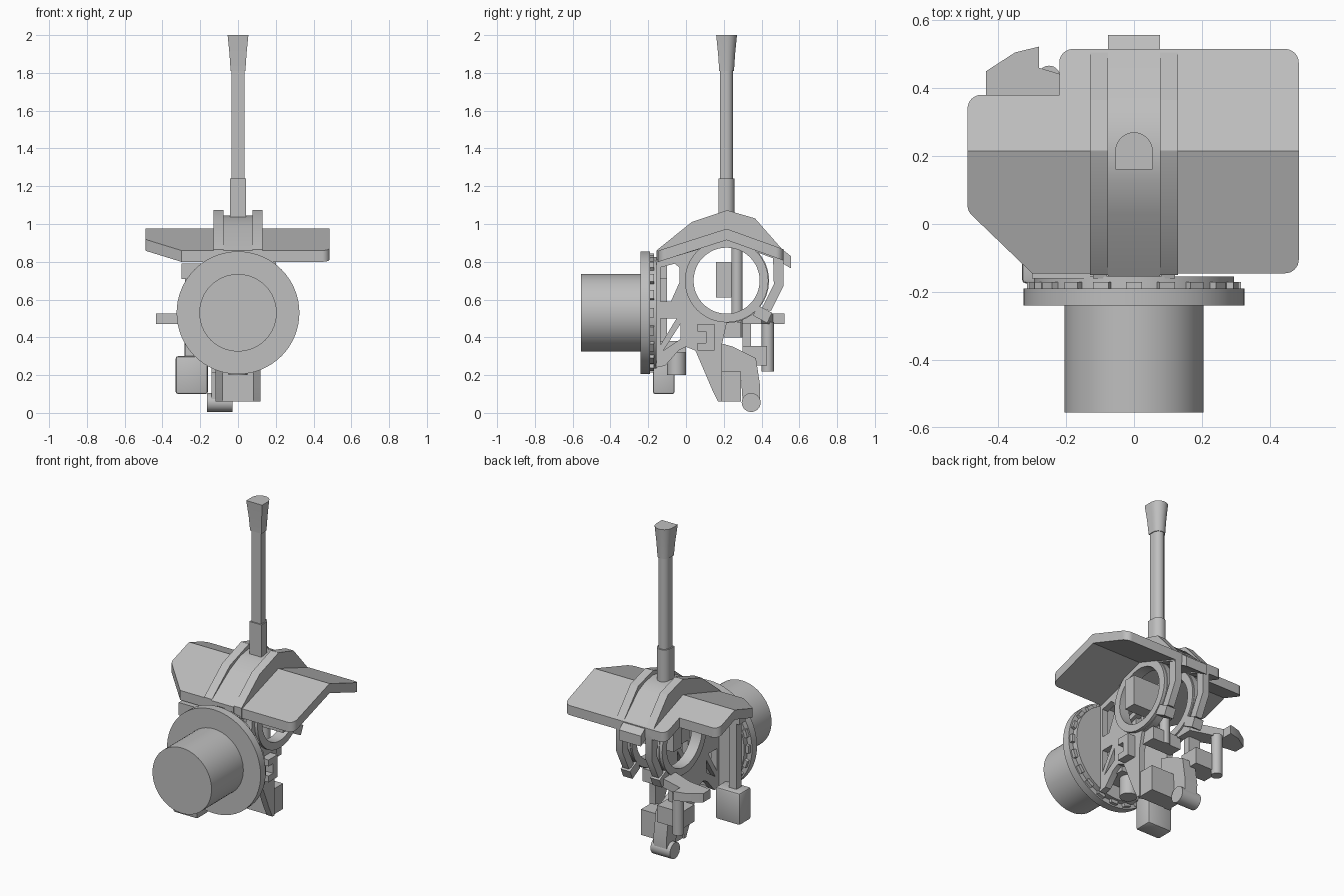
import bpy, bmesh, math
from mathutils import Matrix, Vector

if "Cube" in bpy.data.objects:
    bpy.data.objects.remove(bpy.data.objects["Cube"], do_unlink=True)

GREY = (0.52, 0.52, 0.52, 1)
grey = bpy.data.materials.new("plain grey")
grey.use_nodes = True
grey.diffuse_color = GREY
grey.node_tree.nodes["Principled BSDF"].inputs["Base Color"].default_value = GREY

parts = []
RIDGE_Y = 0.215
DRUM_Z = 0.53
RING_Z = 0.70
RING_R = 0.225
HOLE_R = 0.175


def add_part(name, bm):
    bmesh.ops.remove_doubles(bm, verts=bm.verts, dist=1e-5)
    bmesh.ops.recalc_face_normals(bm, faces=bm.faces)
    mesh = bpy.data.meshes.new(name)
    bm.to_mesh(mesh)
    bm.free()
    mesh.materials.append(grey)
    obj = bpy.data.objects.new(name, mesh)
    bpy.context.scene.collection.objects.link(obj)
    parts.append(obj)
    return obj


def arc(cx, cy, r, start, end, n=8):
    angles = [math.radians(start + (end - start) * i / n) for i in range(n + 1)]
    return [(cx + r * math.cos(a), cy + r * math.sin(a)) for a in angles]


def prism_mesh(loops, low, high, axis):
    """Filled outlines (later loops are holes), extruded along x or z."""
    curve = bpy.data.curves.new("outline", 'CURVE')
    curve.dimensions = '2D'
    curve.fill_mode = 'BOTH'
    curve.extrude = (high - low) / 2
    for loop in loops:
        spline = curve.splines.new('POLY')
        spline.points.add(len(loop) - 1)
        for point, (u, v) in zip(spline.points, loop):
            point.co = (u, v, 0, 1)
        spline.use_cyclic_u = True
    helper = bpy.data.objects.new("outline", curve)
    bpy.context.scene.collection.objects.link(helper)
    graph = bpy.context.evaluated_depsgraph_get()
    mesh = bpy.data.meshes.new_from_object(helper.evaluated_get(graph))
    bm = bmesh.new()
    bm.from_mesh(mesh)
    bpy.data.objects.remove(helper)
    bpy.data.curves.remove(curve)
    bpy.data.meshes.remove(mesh)
    mid = (low + high) / 2
    for v in bm.verts:
        a, b, c = v.co
        v.co = (c + mid, a, b) if axis == 'x' else (a, b, c + mid)
    return bm


def prism(name, loops, low, high, axis='x'):
    return add_part(name, prism_mesh(loops, low, high, axis))


def box(name, x, y, z, bevel=0):
    bm = bmesh.new()
    size = Matrix.Diagonal((x[1] - x[0], y[1] - y[0], z[1] - z[0], 1))
    centre = Vector([sum(r) / 2 for r in (x, y, z)])
    bmesh.ops.create_cube(bm, size=1, matrix=Matrix.Translation(centre) @ size)
    if bevel:
        bmesh.ops.bevel(bm, geom=bm.edges[:], offset=bevel, segments=2,
                        profile=0.5, affect='EDGES')
    return add_part(name, bm)


def rod(name, start, end, r, sides=32):
    start, end = Vector(start), Vector(end)
    way = end - start
    place = Matrix.Translation((start + end) / 2) @ way.to_track_quat('Z', 'Y').to_matrix().to_4x4()
    bm = bmesh.new()
    bmesh.ops.create_cone(bm, cap_ends=True, segments=sides, radius1=r,
                          radius2=r, depth=way.length, matrix=place)
    return add_part(name, bm)


# Drum, flange and its ring of bolts
rod("drum", (0, -0.555, DRUM_Z), (0, -0.24, DRUM_Z), 0.205, 64)
rod("flange", (0, -0.24, DRUM_Z), (0, -0.19, DRUM_Z), 0.325, 64)
rod("flange_back", (0, -0.19, DRUM_Z), (0, -0.155, DRUM_Z), 0.295, 64)
for i in range(20):
    bolt = box(f"flange_bolt_{i}", (-0.024, 0.024), (-0.192, -0.17), (0.285, 0.315))
    bolt.data.transform(Matrix.Translation((0, 0, DRUM_Z))
                        @ Matrix.Rotation(math.tau * i / 20, 4, 'Y'))

# Mast with a flat front and a round back, lofted upward
bm = bmesh.new()
previous = None
for z, r in [(1.0, .042), (1.24, .042), (1.24, .034), (1.81, .034),
             (1.81, .039), (1.9, .045), (2.0, .055)]:
    outline = [(-r, -r), (r, -r)] + arc(0, 0, r, 0, 180, 14)
    ring = [bm.verts.new((x, y + RIDGE_Y, z)) for x, y in outline]
    if previous:
        for i in range(len(ring)):
            j = (i + 1) % len(ring)
            bm.faces.new((previous[i], previous[j], ring[j], ring[i]))
    else:
        bm.faces.new(ring[::-1])
    previous = ring
bm.faces.new(previous)
add_part("mast", bm)

# Folded roof shield with rounded corners
c = 0.04
plan = ([(-0.30, -0.145)] + arc(0.485 - c, -0.145 + c, c, -90, 0)
        + arc(0.485 - c, 0.515 - c, c, 0, 90)
        + arc(-0.22 + c, 0.515 - c, c, 90, 180) + [(-0.22, 0.38)]
        + arc(-0.49 + c, 0.38 - c, c, 90, 180) + arc(-0.45, 0.055, c, 180, 225, 4))
bm = prism_mesh([plan], -0.06, 0, 'z')
bmesh.ops.remove_doubles(bm, verts=bm.verts, dist=1e-5)
bmesh.ops.bisect_plane(bm, geom=bm.verts[:] + bm.edges[:] + bm.faces[:],
                       plane_co=(0, RIDGE_Y, 0), plane_no=(0, 1, 0))
for v in bm.verts:
    slope = 0.32 if v.co.y < RIDGE_Y else 0.36
    v.co.z += 0.975 - slope * abs(v.co.y - RIDGE_Y)
add_part("roof_shield", bm)

# Arched spine between the two fins
prism("roof_spine", [[(-0.155, 0.80), (-0.155, 0.86), (0.03, 0.985), (0.13, 1.03), (0.217, 1.045),
                      (0.30, 1.03), (0.365, 1.0), (0.51, 0.865), (0.556, 0.83),
                      (0.556, 0.765), (0.36, 0.88), (0.217, 0.92)]], -0.076, 0.076)

# Mirrored frame: fins, side plates, rings and rear hooks
fin = [(-0.15, 0.80), (-0.15, 0.865), (0.03, 1.01), (0.217, 1.073),
       (0.365, 1.03), (0.51, 0.865), (0.51, 0.80), (0.217, 0.91)]
hole = arc(RIDGE_Y, RING_Z, HOLE_R, 0, 352.5, 47)
plate = ([(-0.16, 0.24), (-0.11, 0.25), (-0.04, 0.33), (0.0, 0.35), (0.05, 0.33),
          (0.14, 0.12), (0.17, 0.06), (0.19, 0.06), (0.19, 0.36)]
         + arc(RIDGE_Y, RING_Z, RING_R, -90, 85, 20) + [(-0.16, 0.81)])
windows = [[(-0.135, 0.77), (-0.06, 0.79), (-0.035, 0.77), (-0.035, 0.69),
            (-0.08, 0.59), (-0.135, 0.59)],
           [(-0.135, 0.5), (-0.05, 0.5), (-0.135, 0.36)],
           [(-0.03, 0.47), (-0.03, 0.39), (-0.12, 0.33)]]
hook = [(0.46, 0.85), (0.515, 0.85), (0.515, 0.67), (0.45, 0.54),
        (0.40, 0.55), (0.465, 0.68)]
hook_foot = [(0.38, 0.57), (0.455, 0.53), (0.43, 0.475), (0.355, 0.515)]
for side, s in (("left", 1), ("right", -1)):
    def span(a, b):
        return sorted((s * a, s * b))
    prism(f"{side}_fin", [fin], *span(0.076, 0.13))
    prism(f"{side}_plate", [plate, hole] + windows, *span(0.08, 0.12))
    prism(f"{side}_ring", [arc(RIDGE_Y, RING_Z, RING_R - 0.004, 0, 352.5, 47), hole],
          *span(0.07, 0.14))
    prism(f"{side}_hook", [hook], *span(0.08, 0.125))
    prism(f"{side}_hook_foot", [hook_foot], *span(0.07, 0.135))

# Parts inside and beside the rings
box("sight_box", (-0.08, 0.2), (0.16, 0.24), (0.61, 0.80))
rod("inner_shaft", (0, 0.27, 0.40), (0, 0.27, 0.90), 0.03)
box("shaft_foot", (-0.1, 0.1), (0.2, 0.29), (0.40, 0.48))
for z in (0.35, 0.45):
    box("side_clamp_jaw", (0.11, 0.17), (0.06, 0.15), (z - 0.02, z + 0.02))
box("side_clamp_back", (0.11, 0.17), (0.105, 0.15), (0.34, 0.46))
rod("lower_pin", (0, -0.05, 0.20), (0, -0.05, 0.34), 0.05)
box("pin_mount", (-0.09, 0.09), (-0.16, 0.0), (0.32, 0.38))

# Bottom foot with its roller
box("foot_block", (-0.11, 0.11), (0.175, 0.29), (0.06, 0.22))
prism("roller_arm", [[(0.18, 0.37), (0.25, 0.35), (0.37, 0.29), (0.393, 0.14),
                      (0.39, 0.055), (0.30, 0.055), (0.29, 0.21), (0.18, 0.21)]], -0.14, -0.05)
rod("roller", (-0.165, 0.345, 0.055), (-0.03, 0.345, 0.055), 0.05)

# Right rear arm with hanging cylinder
prism("rear_arm", [[(-0.435, 0.38), (-0.435, 0.45), (-0.35, 0.505), (-0.28, 0.522),
                    (-0.28, 0.46), (-0.08, 0.40), (-0.08, 0.28), (-0.28, 0.36)]],
      0.47, 0.525, 'z')
rod("hanging_cylinder", (-0.25, 0.433, 0.22), (-0.25, 0.433, 0.48), 0.033)
box("cylinder_bracket", (-0.27, -0.1), (0.30, 0.43), (0.25, 0.355))
box("bracket_post", (-0.2, -0.12), (0.30, 0.345), (0.35, 0.48))

# Right front bracket, strut and hanging case
box("strut_mount", (-0.30, -0.1), (-0.16, -0.10), (0.71, 0.79))
box("case_strut", (-0.28, -0.23), (-0.15, -0.10), (0.28, 0.74))
box("hanging_case", (-0.33, -0.16), (-0.175, -0.06), (0.10, 0.30), 0.012)

# Smooth the round parts, keep the corners crisp
bpy.ops.object.select_all(action='DESELECT')
for obj in parts:
    obj.select_set(True)
bpy.context.view_layer.objects.active = parts[0]
bpy.ops.object.shade_smooth_by_angle(angle=math.radians(30))
